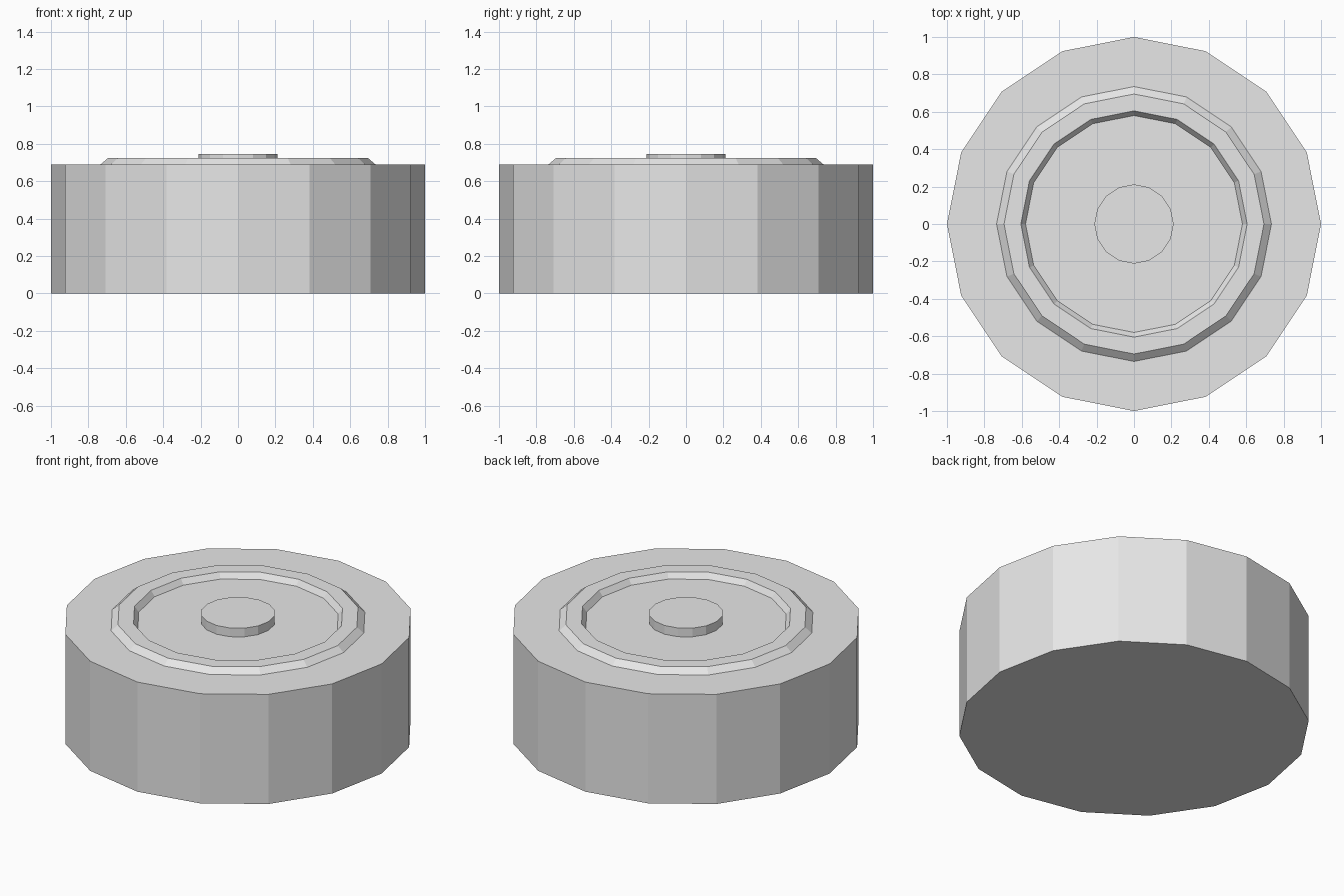
import bpy
import bmesh
from math import cos, sin, tau

SIDES = 16

default_cube = bpy.data.objects.get("Cube")
if default_cube:
    bpy.data.objects.remove(default_cube, do_unlink=True)

# Single plain grey material
grey = bpy.data.materials.new("light_grey")
grey.use_nodes = True
grey.diffuse_color = (0.8, 0.8, 0.8, 1)
grey.node_tree.nodes["Principled BSDF"].inputs["Base Color"].default_value = (0.8, 0.8, 0.8, 1)


def lathe(name, profile):
    """Spin (radius, height) points, listed bottom to top, and cap both ends."""
    bm = bmesh.new()
    loops = []
    for radius, height in profile:
        angles = [tau * i / SIDES for i in range(SIDES)]
        loops.append([bm.verts.new((radius * cos(a), radius * sin(a), height)) for a in angles])
    for low, high in zip(loops, loops[1:]):
        for i in range(SIDES):
            j = (i + 1) % SIDES
            bm.faces.new((low[i], low[j], high[j], high[i]))
    bm.faces.new(loops[0][::-1])
    bm.faces.new(loops[-1])
    mesh = bpy.data.meshes.new(name)
    bm.to_mesh(mesh)
    bm.free()
    mesh.materials.append(grey)
    obj = bpy.data.objects.new(name, mesh)
    bpy.context.collection.objects.link(obj)
    return obj


# Drum body with the raised, bevelled rim and the flat floor inside it
lathe("drum_body", [(1, 0), (1, 0.69), (0.735, 0.69), (0.695, 0.724),
                    (0.605, 0.724), (0.58, 0.69)])

# Small button in the middle, sunk slightly into the floor
lathe("centre_button", [(0.212, 0.68), (0.212, 0.745)])
